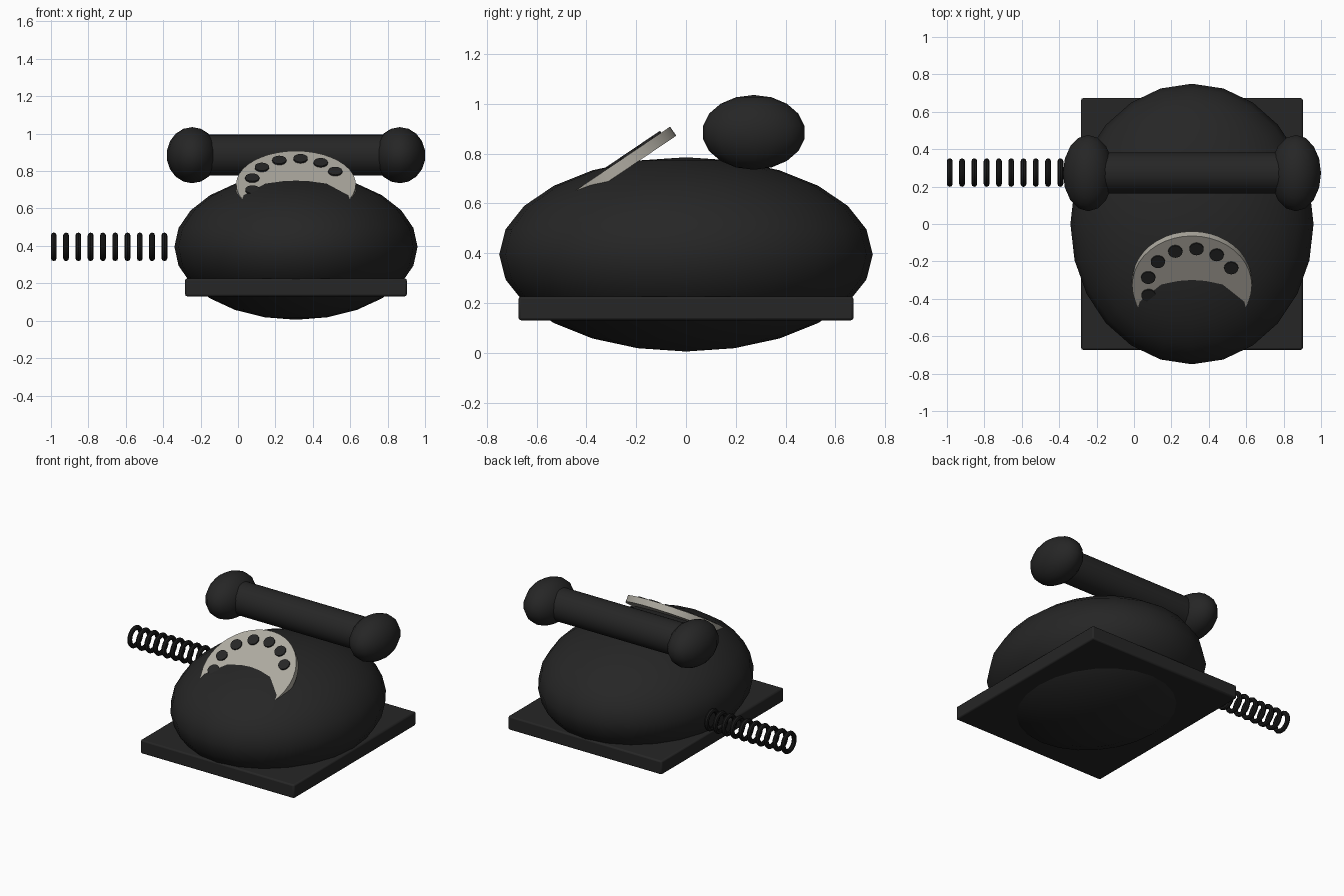
import bpy
from math import radians, cos, sin, pi
from mathutils import Matrix, Vector

if "Cube" in bpy.data.objects:
    bpy.data.objects.remove(bpy.data.objects["Cube"])


def material(name, rgb):
    m = bpy.data.materials.new(name)
    m.use_nodes = True
    m.diffuse_color = (*rgb, 1)
    m.node_tree.nodes["Principled BSDF"].inputs["Base Color"].default_value = (*rgb, 1)
    return m


black = material("black bakelite", (0.019, 0.019, 0.019))
cord_black = material("cord black", (0.01, 0.01, 0.01))
ivory = material("warm grey", (0.42, 0.40, 0.35))


def finish(name, mat, smooth=True):
    ob = bpy.context.object
    ob.name = ob.data.name = name
    ob.data.materials.append(mat)
    if smooth:
        bpy.ops.object.shade_smooth_by_angle(angle=radians(40))
    return ob


def ellipsoid(name, centre, radii, segments, rings):
    bpy.ops.mesh.primitive_uv_sphere_add(segments=segments, ring_count=rings, location=centre)
    bpy.context.object.scale = radii
    return finish(name, black)


def cylinder(name, mat, centre, radius, depth, rotation, sides=32):
    bpy.ops.mesh.primitive_cylinder_add(vertices=sides, radius=radius, depth=depth,
                                        location=centre, rotation=rotation)
    return finish(name, mat)


# Rounded housing
MID = 0.31
ellipsoid("housing", (MID, 0, 0.395), (0.65, 0.75, 0.39), 24, 12)

# Base plate
bpy.ops.mesh.primitive_cube_add(size=1, location=(MID, 0, 0.178))
plate = bpy.context.object
plate.dimensions = (1.185, 1.345, 0.095)
bpy.ops.object.transform_apply(location=False, rotation=False, scale=True)
bevel = plate.modifiers.new("soft edge", "BEVEL")
bevel.width = 0.01
bevel.segments = 2
finish("base_plate", black)

# Handset: grip with an ear and a mouth piece
cylinder("handset_grip", black, (MID, 0.272, 0.885), 0.11, 1.1, (0, pi / 2, 0))
for name, side in (("earpiece", -1), ("mouthpiece", 1)):
    ellipsoid(name, (MID + side * 0.555, 0.272, 0.885), (0.137, 0.207, 0.15), 16, 9)

# Tilted dial, partly sunk into the housing
TILT = radians(34)
frame = Matrix.Translation((MID, -0.329, 0.729)) @ Matrix.Rotation(TILT, 4, "X")
cylinder("dial", ivory, frame @ Vector((0, 0, -0.022)), 0.32, 0.044, (TILT, 0, 0), 40)

# Finger holes, slightly proud of the dial face
for i in range(10):
    a = radians(29 + 27.6 * i)
    spot = frame @ Vector((0.24 * cos(a), 0.24 * sin(a), 0))
    cylinder("finger_hole_%d" % (i + 1), black, spot, 0.038, 0.018, (TILT, 0, 0), 20)

# Coiled cord as a row of rings
for i in range(10):
    bpy.ops.mesh.primitive_torus_add(major_segments=20, minor_segments=8,
                                     major_radius=0.061, minor_radius=0.0155,
                                     location=(-0.985 + 0.0657 * i, 0.275, 0.395),
                                     rotation=(0, pi / 2, 0))
    finish("cord_ring_%d" % (i + 1), cord_black)
